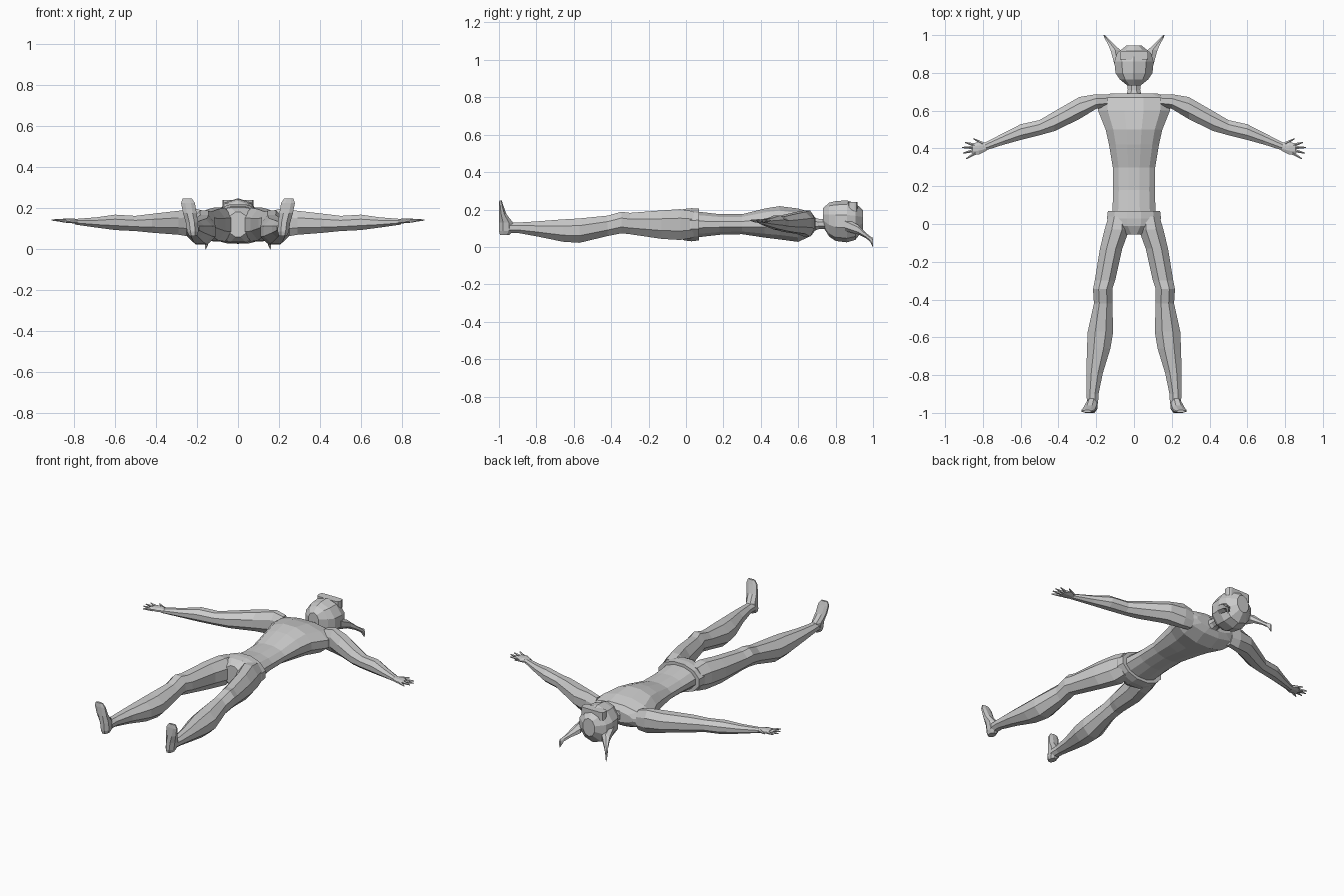
import bpy, bmesh, math
from mathutils import Vector

grey = bpy.data.materials.new("plain grey")
grey.diffuse_color = (0.6, 0.6, 0.6, 1)


def finish(name, bm, mirror=False):
    bmesh.ops.recalc_face_normals(bm, faces=bm.faces)
    me = bpy.data.meshes.new(name)
    bm.to_mesh(me)
    bm.free()
    me.materials.append(grey)
    ob = bpy.data.objects.new(name, me)
    bpy.context.collection.objects.link(ob)
    if mirror:
        ob.modifiers.new("other side", 'MIRROR')
    return ob


def loft(name, axis, rings, n=8, mirror=False):
    """Skin n-sided rings (position, a0, a1, b0, b1) along one axis."""
    bm = bmesh.new()
    loops = []
    k = 1 / math.cos(math.pi / n)
    for p, a0, a1, b0, b1 in rings:
        loop = []
        for i in range(n):
            t = 2 * math.pi * (i + 0.5) / n
            a = (a0 + a1) / 2 + (a1 - a0) / 2 * k * math.cos(t)
            b = (b0 + b1) / 2 + (b1 - b0) / 2 * k * math.sin(t)
            co = {'X': (p, a, b), 'Y': (a, p, b), 'Z': (a, b, p)}[axis]
            loop.append(bm.verts.new(co))
        loops.append(loop)
    for l0, l1 in zip(loops, loops[1:]):
        for i in range(n):
            j = (i + 1) % n
            bm.faces.new((l0[i], l0[j], l1[j], l1[i]))
    bm.faces.new(loops[0])
    bm.faces.new(loops[-1])
    return finish(name, bm, mirror)


def sym(*rows):
    return [(y, -w, w, z0, z1) for y, w, z0, z1 in rows]


# Torso, belt line and pelvis
loft("torso", 'Y', sym((0.05, .115, .05, .19), (.18, .11, .065, .175),
                       (.30, .112, .068, .175), (.42, .132, .05, .205),
                       (.50, .15, .04, .218), (.60, .19, .027, .205),
                       (.67, .19, .06, .185), (.692, .12, .09, .155)), 12)
loft("pelvis", 'Y', sym((.07, .138, .035, .205), (.03, .143, .03, .207),
                        (-.01, .13, .035, .203), (-.055, .05, .06, .18)), 12)

# Neck and head
loft("neck", 'Y', sym((.67, .042, .08, .16), (.71, .033, .095, .15),
                      (.77, .035, .095, .15)), 8)
loft("head", 'Y', sym((.733, .035, .11, .205), (.765, .075, .06, .232),
                      (.80, .098, .037, .24), (.86, .104, .03, .243),
                      (.905, .09, .042, .23), (.945, .04, .09, .195)), 10)

# Goggles: a rounded plate wrapped on the face
bm = bmesh.new()
bmesh.ops.create_cube(bm, size=1)
for v in bm.verts:
    v.co = Vector((v.co.x * .15, .892 + v.co.y * .05, .215 + v.co.z * .05))
edges = [e for e in bm.edges if abs(e.verts[0].co.z - e.verts[1].co.z) > .01]
bmesh.ops.bevel(bm, geom=edges, offset=.016, segments=2, affect='EDGES', profile=.5)
finish("goggles", bm)

# Swept-back horns with the tips hooked down
loft("horn", 'Y', [(.85, .08, .105, .09, .15), (.92, .072, .124, .07, .115),
                   (.96, .115, .142, .05, .075), (.985, .14, .157, .03, .055),
                   (1.0, .153, .162, 0, .045)], 6, True)

# Arms
loft("arm", 'X', [(.14, .62, .685, .06, .18), (.20, .61, .687, .055, .195),
                  (.29, .555, .672, .07, .187), (.42, .492, .597, .08, .172),
                  (.50, .47, .55, .088, .162), (.60, .445, .528, .093, .168),
                  (.69, .42, .482, .105, .155), (.795, .387, .428, .12, .147)], 8, True)

# Hand: flat palm plus five tapered fingers
loft("palm", 'X', [(.78, .388, .428, .124, .147), (.82, .368, .437, .127, .15),
                   (.855, .37, .425, .13, .148)], 8, True)
fingers = [((.80, .425), (.85, .452)), ((.845, .418), (.895, .432)),
           ((.845, .405), (.91, .405)), ((.845, .39), (.905, .375)),
           ((.84, .376), (.888, .345))]
for i, (a, b) in enumerate(fingers):
    start, tip = Vector((*a, .138)), Vector((*b, .142))
    d = tip - start
    bm = bmesh.new()
    bmesh.ops.create_cone(bm, cap_ends=True, segments=5, radius1=.010,
                          radius2=.003, depth=d.length)
    turn = d.to_track_quat('Z', 'Y')
    for v in bm.verts:
        v.co = turn @ v.co + (start + tip) / 2
    finish("thumb" if i == 0 else f"finger_{i}", bm, True)

# Legs with knee bulge and calf
loft("leg", 'Y', [(.04, .03, .135, .05, .19), (-.03, .025, .156, .037, .202),
                  (-.13, .062, .18, .043, .195), (-.30, .10, .208, .068, .182),
                  (-.345, .115, .217, .073, .188), (-.42, .115, .212, .058, .167),
                  (-.57, .11, .245, .022, .152), (-.66, .125, .249, .028, .147),
                  (-.79, .165, .252, .055, .137), (-.90, .188, .252, .075, .13),
                  (-.95, .19, .248, .075, .13)], 8, True)

# Feet, toes pointing up
loft("foot", 'Z', [(.065, .2, .238, -.995, -.945), (.085, .193, .248, -1, -.925),
                   (.13, .195, .255, -1, -.925), (.175, .202, .268, -1, -.96),
                   (.225, .21, .278, -1, -.978), (.248, .226, .27, -.998, -.985)], 8, True)
